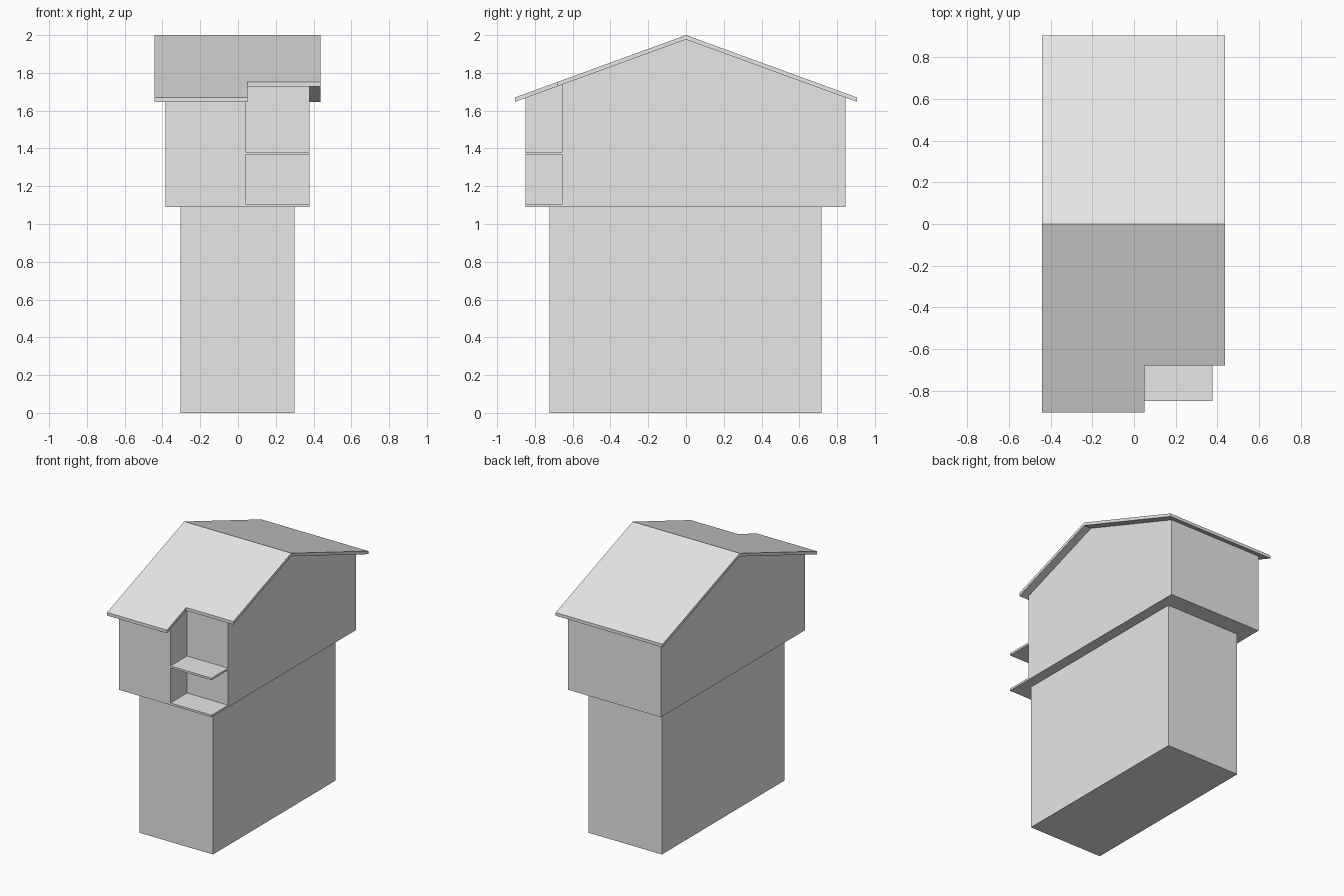
import bpy

if "Cube" in bpy.data.objects:
    bpy.data.objects.remove(bpy.data.objects["Cube"], do_unlink=True)

# Single plain grey for the whole building
grey = bpy.data.materials.new("plain_grey")
grey.use_nodes = True
colour = (0.8, 0.8, 0.8, 1)
grey.diffuse_color = colour
grey.node_tree.nodes["Principled BSDF"].inputs["Base Color"].default_value = colour


def extrude_x(name, profile, x0, x1):
    """Solid made by sweeping a (y, z) outline from x0 to x1."""
    n = len(profile)
    verts = [(x, y, z) for x in (x0, x1) for y, z in profile]
    faces = [tuple(reversed(range(n))), tuple(range(n, 2 * n))]
    faces += [(i, (i + 1) % n, n + (i + 1) % n, n + i) for i in range(n)]
    mesh = bpy.data.meshes.new(name)
    mesh.from_pydata(verts, [], faces)
    mesh.materials.append(grey)
    obj = bpy.data.objects.new(name, mesh)
    bpy.context.collection.objects.link(obj)
    return obj


def box(name, x, y, z):
    return extrude_x(name, [(y[0], z[0]), (y[1], z[0]), (y[1], z[1]), (y[0], z[1])], *x)


def cut(target, x, y, z):
    """Subtract a box from the target, then discard the cutter."""
    cutter = box("cutter", x, y, z)
    cutter.hide_render = True
    mod = target.modifiers.new("cut", "BOOLEAN")
    mod.operation, mod.solver, mod.object = "DIFFERENCE", "EXACT", cutter
    bpy.context.view_layer.objects.active = target
    bpy.ops.object.modifier_apply(modifier=mod.name)
    bpy.data.objects.remove(cutter, do_unlink=True)


RIDGE, EAVE_Y, EAVE_Z, THICK = 2.0, 0.905, 1.67, 0.023
SLOPE = (RIDGE - EAVE_Z) / EAVE_Y


def under_roof(y):
    return RIDGE - THICK - SLOPE * abs(y)


# Ground storeys
box("lower_block", (-0.305, 0.3), (-0.722, 0.718), (0, 1.09))

# Overhanging gabled storeys, with two corner balconies cut out
front, back, base = -0.85, 0.845, 1.09
upper = extrude_x("upper_block", [
    (front, base), (back, base), (back, under_roof(back)),
    (0, under_roof(0)), (front, under_roof(front))], -0.385, 0.378)
for low, high in ((1.105, 1.365), (1.38, 1.9)):
    cut(upper, (0.04, 0.6), (-1.1, -0.655), (low, high))

# Thin gable roof, trimmed back above the balconies
roof = extrude_x("roof", [
    (-EAVE_Y, EAVE_Z - THICK), (0, RIDGE - THICK), (EAVE_Y, EAVE_Z - THICK),
    (EAVE_Y, EAVE_Z), (0, RIDGE), (-EAVE_Y, EAVE_Z)], -0.442, 0.438)
cut(roof, (0.05, 0.6), (-1.1, -0.68), (1.5, 1.9))
